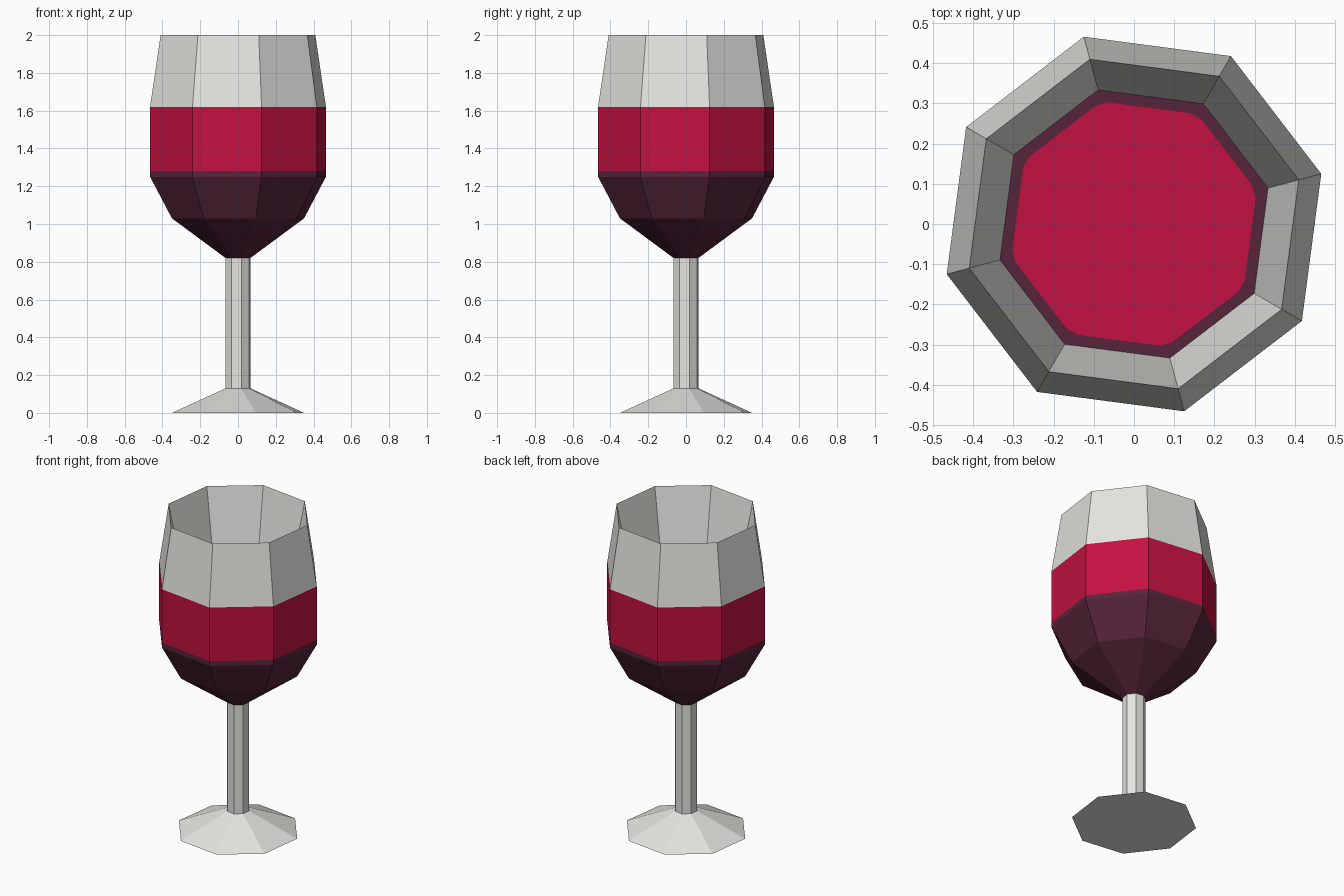
import bpy, bmesh, math

if "Cube" in bpy.data.objects:
    bpy.data.objects.remove(bpy.data.objects["Cube"])

SIDES = 8
TURN = math.radians(15)


def material(name, rgb):
    m = bpy.data.materials.new(name)
    m.diffuse_color = (*rgb, 1)
    m.use_nodes = True
    m.node_tree.nodes["Principled BSDF"].inputs["Base Color"].default_value = m.diffuse_color
    return m


GREY = material("pale_glass", (0.776, 0.776, 0.745))
RED = material("wine_red", (0.552, 0.0056, 0.054))
PURPLE = material("dark_purple", (0.093, 0.0185, 0.042))
MATS = [GREY, RED, PURPLE]


def circle(bm, r, z):
    return [bm.verts.new((r * math.cos(TURN + i * math.tau / SIDES),
                          r * math.sin(TURN + i * math.tau / SIDES), z))
            for i in range(SIDES)]


def finish(name, bm):
    mesh = bpy.data.meshes.new(name)
    bm.to_mesh(mesh)
    bm.free()
    for m in MATS:
        mesh.materials.append(m)
    obj = bpy.data.objects.new(name, mesh)
    bpy.context.collection.objects.link(obj)
    return obj


def lathe(name, profile, colors, cap_bottom=False):
    """Eight-sided turned shape; one colour index per band of the profile."""
    bm = bmesh.new()
    rings = [circle(bm, r, z) for r, z in profile]
    for a, b, c in zip(rings, rings[1:], colors):
        for i in range(SIDES):
            j = (i + 1) % SIDES
            bm.faces.new((a[i], a[j], b[j], b[i])).material_index = c
    if cap_bottom:
        bm.faces.new(rings[0][::-1]).material_index = colors[0]
    return finish(name, bm)


# Foot and stem
lathe("foot", [(0.362, 0), (0.068, 0.13)], [0], cap_bottom=True)
lathe("stem", [(0.068, 0.13), (0.068, 0.82)], [0])

# Bowl: purple base, red band, clear top, then the tapering inside wall
lathe("bowl",
      [(0.068, 0.82), (0.362, 1.03), (0.482, 1.25), (0.482, 1.28),
       (0.482, 1.62), (0.424, 2.0), (0.345, 1.615)],
      [2, 2, 2, 1, 0, 0])

# Wine surface: purple rim around a red octagon with clipped corners
bm = bmesh.new()
outer = circle(bm, 0.345, 1.615)
inner = []
for i in range(SIDES):
    for d in (-3, 3):
        a = TURN + i * math.tau / SIDES + math.radians(d)
        inner.append(bm.verts.new((0.309 * math.cos(a), 0.309 * math.sin(a), 1.615)))
for i in range(SIDES):
    j = (i + 1) % SIDES
    bm.faces.new((outer[i], inner[2 * i + 1], inner[2 * i])).material_index = 2
    bm.faces.new((outer[i], outer[j], inner[2 * j], inner[2 * i + 1])).material_index = 2
bm.faces.new(inner).material_index = 1
bmesh.ops.recalc_face_normals(bm, faces=bm.faces)
bm.normal_update()
if sum(f.normal.z for f in bm.faces) < 0:
    bmesh.ops.reverse_faces(bm, faces=bm.faces)
finish("wine_surface", bm)
